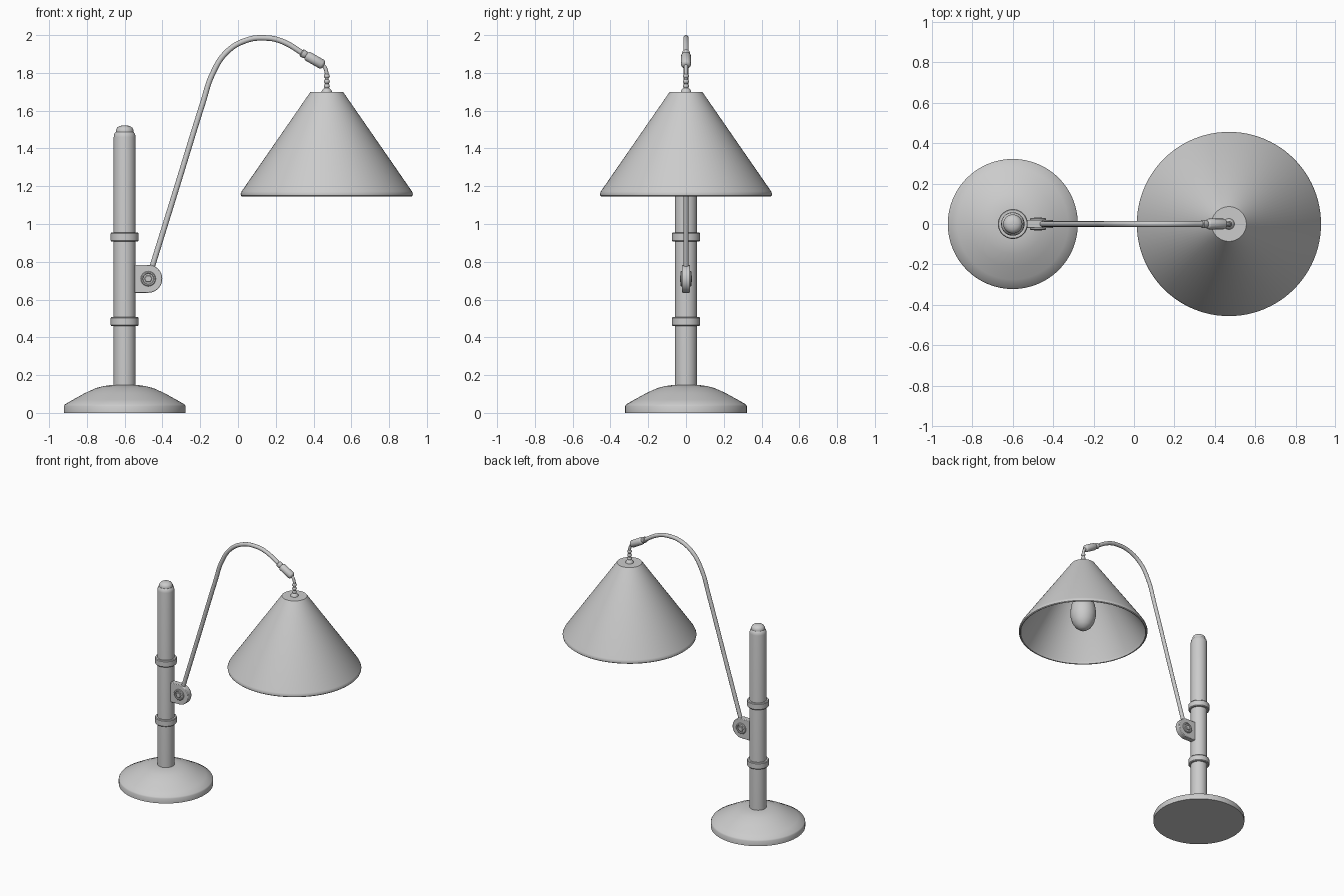
import bpy, bmesh, math
from mathutils import Vector

if "Cube" in bpy.data.objects:
    bpy.data.objects.remove(bpy.data.objects["Cube"])

POST_X, SHADE_X, PIVOT = -0.6, 0.47, Vector((-0.475, 0, 0.71))


def finish(name, bm, angle=35):
    bmesh.ops.remove_doubles(bm, verts=bm.verts, dist=1e-5)
    bmesh.ops.recalc_face_normals(bm, faces=bm.faces)
    me = bpy.data.meshes.new(name)
    bm.to_mesh(me)
    bm.free()
    ob = bpy.data.objects.new(name, me)
    bpy.context.collection.objects.link(ob)
    smooth(ob, angle)
    return ob


def smooth(ob, angle=35):
    bpy.ops.object.select_all(action='DESELECT')
    ob.select_set(True)
    bpy.context.view_layer.objects.active = ob
    bpy.ops.object.shade_smooth_by_angle(angle=math.radians(angle))


def lathe(name, profile, origin=(0, 0, 0), axis=(0, 0, 1), n=64, angle=35):
    """Spin (radius, height) pairs about an axis through origin."""
    bm = bmesh.new()
    vs = [bm.verts.new((r, 0, z)) for r, z in profile]
    es = [bm.edges.new(p) for p in zip(vs, vs[1:])]
    bmesh.ops.spin(bm, geom=vs + es, cent=(0, 0, 0), axis=(0, 0, 1),
                   angle=math.tau, steps=n, use_duplicate=False)
    ob = finish(name, bm, angle)
    rot = Vector((0, 0, 1)).rotation_difference(Vector(axis)).to_matrix().to_4x4()
    ob.data.transform(rot)
    ob.location = origin
    return ob


def tube(name, points, radius):
    """Round rod through (x, z) points in the y = 0 plane."""
    cu = bpy.data.curves.new(name, 'CURVE')
    cu.dimensions = '3D'
    cu.bevel_depth, cu.bevel_resolution, cu.resolution_u = radius, 4, 10
    cu.use_fill_caps = True
    sp = cu.splines.new('BEZIER')
    sp.bezier_points.add(len(points) - 1)
    for bp, (x, z) in zip(sp.bezier_points, points):
        bp.co = (x, 0, z)
        bp.handle_left_type = bp.handle_right_type = 'AUTO'
    ob = bpy.data.objects.new(name, cu)
    bpy.context.collection.objects.link(ob)
    bpy.ops.object.select_all(action='DESELECT')
    ob.select_set(True)
    bpy.context.view_layer.objects.active = ob
    bpy.ops.object.convert(target='MESH')
    smooth(bpy.context.object)


# Domed base
lathe("base", [(0, 0), (0.322, 0), (0.322, 0.036), (0.317, 0.045), (0.275, 0.069),
               (0.21, 0.105), (0.15, 0.132), (0.11, 0.142), (0.075, 0.147), (0, 0.147)],
      (POST_X, 0, 0))

# Post with rounded shoulder and finial cap
lathe("post", [(0, 0.1), (0.058, 0.1), (0.058, 1.46), (0.055, 1.478), (0.047, 1.487),
               (0, 1.487)], (POST_X, 0, 0))
lathe("post_cap", [(0, 1.48), (0.046, 1.48), (0.047, 1.497), (0.04, 1.51), (0.028, 1.518),
                   (0.012, 1.522), (0, 1.522)], (POST_X, 0, 0))

# Collars around the post
for i, z in enumerate((0.484, 0.931)):
    lathe(f"collar_{i + 1}", [(0.05, -0.024), (0.07, -0.024), (0.074, -0.019), (0.074, 0.019),
                              (0.07, 0.024), (0.05, 0.024)], (POST_X, 0, z))

# Pivot bracket: plate with a rounded outer end
bm = bmesh.new()
R = 0.074
outline = [(-0.56, PIVOT.z - R), (-0.56, PIVOT.z + R)]
outline += [(PIVOT.x + R * math.sin(a), PIVOT.z + R * math.cos(a))
            for a in (math.pi * k / 20 for k in range(21))]
face = bm.faces.new([bm.verts.new((x, -0.021, z)) for x, z in outline])
ext = bmesh.ops.extrude_face_region(bm, geom=[face])
bmesh.ops.translate(bm, vec=(0, 0.042, 0),
                    verts=[v for v in ext["geom"] if isinstance(v, bmesh.types.BMVert)])
bracket = finish("pivot_bracket", bm)
bev = bracket.modifiers.new("bevel", 'BEVEL')
bev.width, bev.segments = 0.004, 2

# Bolt washer and hex head on both sides of the bracket
for side, s in (("front", -1), ("back", 1)):
    lathe(f"bolt_washer_{side}", [(0, 0.015), (0.04, 0.015), (0.04, 0.025), (0.036, 0.029),
                                  (0.03, 0.029), (0.027, 0.025), (0, 0.025)],
          PIVOT, (0, s, 0), 32)
    lathe(f"bolt_head_{side}", [(0, 0.02), (0.021, 0.02), (0.021, 0.03), (0.018, 0.033),
                                (0, 0.033)], PIVOT, (0, s, 0), 6)

# Curved arm
tube("arm", [(-0.474, 0.71), (-0.33, 1.175), (-0.185, 1.645), (-0.137, 1.79), (-0.06, 1.91),
             (0.045, 1.973), (0.14, 1.985), (0.225, 1.97), (0.365, 1.89)], 0.0145)

# Swivel socket at the arm's end
d = Vector((0.115, 0, -0.066)).normalized()
lathe("arm_socket", [(0, 0), (0.017, 0), (0.021, 0.005), (0.021, 0.024), (0.017, 0.03),
                     (0.024, 0.035), (0.026, 0.04), (0.026, 0.125), (0.022, 0.132),
                     (0.012, 0.138), (0, 0.138)], (0.335, 0, 1.908), d, 32)

# Hanger hook with beads, and the cap it hangs the shade from
tube("hanger", [(0.435, 1.848), (0.455, 1.835), (0.467, 1.81), (0.47, 1.77), (0.47, 1.69)], 0.01)
for i, z in enumerate((1.783, 1.755, 1.73)):
    lathe(f"hanger_bead_{i + 1}",
          [(0.016 * math.sin(math.pi * k / 8), -0.014 * math.cos(math.pi * k / 8))
           for k in range(9)], (SHADE_X, 0, z), n=20, angle=60)
lathe("shade_cap", [(0, 1.695), (0.028, 1.695), (0.026, 1.707), (0.018, 1.716), (0.01, 1.722),
                    (0, 1.722)], (SHADE_X, 0, 0), n=32)

# Thin conical shade with rolled rim
lathe("shade", [(0, 1.69), (0.08, 1.69), (0.438, 1.166), (0.442, 1.147), (0.448, 1.145),
                (0.454, 1.15), (0.456, 1.16), (0.45, 1.174), (0.086, 1.7), (0, 1.7)],
      (SHADE_X, 0, 0), n=96)

# Bulb and its holder
lathe("bulb", [(0, 1.17), (0.03, 1.176), (0.058, 1.199), (0.079, 1.235), (0.09, 1.28),
               (0.091, 1.32), (0.083, 1.37), (0.066, 1.42), (0.048, 1.465), (0.038, 1.5),
               (0.036, 1.54), (0, 1.54)], (SHADE_X, 0, 0), n=40, angle=50)
lathe("bulb_holder", [(0, 1.52), (0.045, 1.52), (0.045, 1.65), (0.03, 1.69), (0, 1.69)],
      (SHADE_X, 0, 0), n=32)
